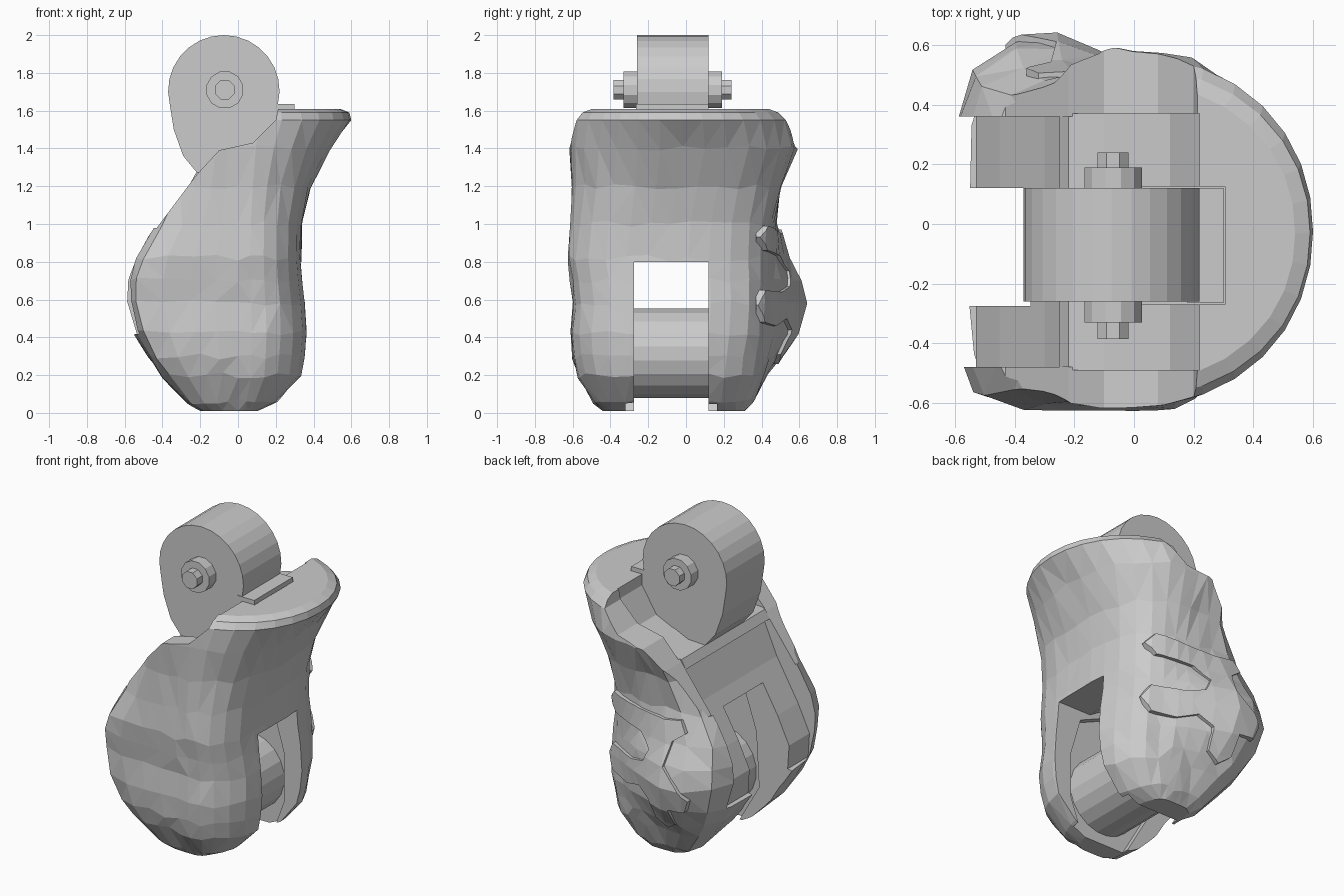
import bpy, bmesh, math, random

if "Cube" in bpy.data.objects:
    bpy.data.objects.remove(bpy.data.objects["Cube"])

random.seed(4)


def make(name, bm):
    bmesh.ops.recalc_face_normals(bm, faces=bm.faces)
    me = bpy.data.meshes.new(name)
    bm.to_mesh(me)
    bm.free()
    ob = bpy.data.objects.new(name, me)
    bpy.context.collection.objects.link(ob)
    return ob


def prism(name, pts, y0, y1):
    """Extrude an x-z outline along y."""
    bm = bmesh.new()
    a = [bm.verts.new((x, y0, z)) for x, z in pts]
    b = [bm.verts.new((x, y1, z)) for x, z in pts]
    bm.faces.new(a)
    bm.faces.new(b[::-1])
    n = len(pts)
    for i in range(n):
        j = (i + 1) % n
        bm.faces.new((a[i], b[i], b[j], a[j]))
    return make(name, bm)


def disc(cx, cz, r, n):
    return [(cx + r * math.cos(math.tau * (i + .5) / n),
             cz + r * math.sin(math.tau * (i + .5) / n)) for i in range(n)]


def box(x0, x1, z0, z1):
    return [(x0, z0), (x1, z0), (x1, z1), (x0, z1)]


def boolean(ob, other, op='DIFFERENCE'):
    m = ob.modifiers.new(op, 'BOOLEAN')
    m.operation, m.object, m.solver = op, other, 'EXACT'
    bpy.context.view_layer.objects.active = ob
    bpy.ops.object.modifier_apply(modifier=m.name)
    bpy.data.objects.remove(other)


# z, xmin, xmax, ymin, ymax, bulge of the +y wall, roundness of the +x side
RINGS = [(.01, -.2, .12, -.44, .31, 0, 2.5), (.06, -.27, .22, -.49, .35, .02, 3),
         (.2, -.4, .34, -.57, .39, .05, 3), (.3, -.48, .36, -.6, .41, .09, 3),
         (.42, -.55, .37, -.61, .43, .15, 3), (.58, -.6, .36, -.595, .44, .18, 3),
         (.7, -.59, .345, -.61, .44, .15, 3), (.82, -.56, .335, -.63, .44, .09, 3),
         (1.0, -.45, .34, -.61, .45, .03, 3), (1.2, -.34, .385, -.6, .5, 0, 2.6),
         (1.4, -.28, .49, -.62, .585, 0, 2.3), (1.55, -.25, .6, -.61, .56, 0, 2.1),
         (1.59, -.22, .59, -.58, .52, 0, 2.1), (1.61, -.2, .54, -.53, .47, 0, 2.1)]


def loft(name, grow=0.0, jitter=0.0, n=32):
    bm = bmesh.new()
    rows = []
    for k, (z, x0, x1, y0, y1, bulge, p) in enumerate(RINGS):
        cy, hy = (y0 + y1) / 2, (y1 - y0) / 2 + grow
        row = []
        for i in range(n):
            t = math.tau * i / n
            c, s = math.cos(t), math.sin(t)
            e = p if c > 0 else 7
            hx = (x1 if c > 0 else -x0) + grow
            r = (abs(c) ** e + abs(s) ** e) ** (-1 / e)
            q = jitter if 0 < k < 11 else 0
            x, y = hx * r * c, hy * r * s
            lean = min(1, max(0, (.15 - x) / .4)) * max(0, y / hy) * bulge
            if x < -.4:
                lean *= 1 - (-.4 - x) * 1.5
            w = 1 + random.uniform(-q, q)
            row.append(bm.verts.new((x * w, cy + y * w + lean,
                                     z + random.uniform(-q, q) * 1.5)))
        rows.append(row)
    for a, b in zip(rows, rows[1:]):
        for i in range(n):
            j = (i + 1) % n
            bm.faces.new((a[i], a[j], b[j], b[i]))
    bm.faces.new(rows[0][::-1])
    bm.faces.new(rows[-1])
    bmesh.ops.triangulate(bm, faces=bm.faces)
    return make(name, bm)


# Main shell
shell = loft("shell", jitter=.011)
# sloping top edge
boolean(shell, prism("cut_top", [(-.9, .98), (-.43, .98), (-.22, 1.26), (-.1, 1.39), (.08, 1.43),
                                 (.2, 1.55), (.25, 1.8), (-.9, 1.8)], -1, 1))
# socket around the link, and the deeper slot the link sits in
boolean(shell, prism("cut_socket", [(-.5, 1.26), (-.1, 1.28), (.12, 1.38), (.22, 1.54), (.22, 1.8),
                                    (-.5, 1.8)], -.49, .37))
boolean(shell, prism("cut_link", box(.0, .305, 1.3, 1.8), -.27, .125))
# open slot for the roller
boolean(shell, prism("cut_slot", [(-.9, -.1), (.9, -.1), (.9, .8), (.1, .8), (-.1, .92), (-.9, .92)],
                     -.275, .12))
# recessed panel between the side walls
boolean(shell, prism("cut_panel", [(-.2, 1.5), (-.2, 1.23), (-.3, 1.0), (-.45, .74), (-.53, .57),
                                   (-.52, .42), (-.8, .38), (-.8, 1.5)], -.48, .36))
# stepped channel in the inner side walls
boolean(shell, prism("cut_channel", [(-.12, -.1), (.13, -.1), (.24, .2), (.24, .5), (.17, .74),
                                     (-.2, .9), (-.3, .6), (-.32, .25)], -.32, .165))

# Raised branching ornament on the back
ornament = prism("ornament", [(.2, .99), (.25, .93), (.19, .86), (-.03, .83), (-.12, .75), (-.08, .67),
                              (.03, .64), (.22, .65), (.27, .57), (.22, .48), (.08, .46), (-.04, .5),
                              (-.13, .44), (-.14, .31), (-.22, .26), (-.29, .31), (-.29, .43),
                              (-.4, .44), (-.43, .52), (-.36, .6), (-.26, .7), (-.28, .84),
                              (-.36, .9), (-.32, .97), (-.2, .95), (-.02, .96)], .37, .8)
boolean(ornament, loft("ornament_limit", grow=.022), 'INTERSECT')

# Pivoting link with rounded head
link = [(-.075 + .295 * math.cos(math.radians(a)), 1.705 + .295 * math.sin(math.radians(a)))
        for a in range(-14, 195, 13)]
link += [(-.34, 1.5), (-.29, 1.36), (-.22, 1.275), (.05, 1.275), (.2, 1.4), (.245, 1.58)]
prism("link", link, -.26, .12)

# Axle nuts and bolt ends
prism("axle_nut", disc(-.07, 1.71, .1, 12), -.33, .19)
prism("axle_bolt", disc(-.07, 1.71, .056, 8), -.385, .24)

# Ledges next to the link
prism("front_ledge", box(.18, .3, 1.58, 1.635), -.265, .12)
prism("lower_ledge", [(-.25, 1.22), (-.18, 1.22), (-.18, 1.275), (-.22, 1.275)], -.48, .36)

# Lower roller
prism("roller", disc(-.03, .315, .24, 20), -.33, .175)
